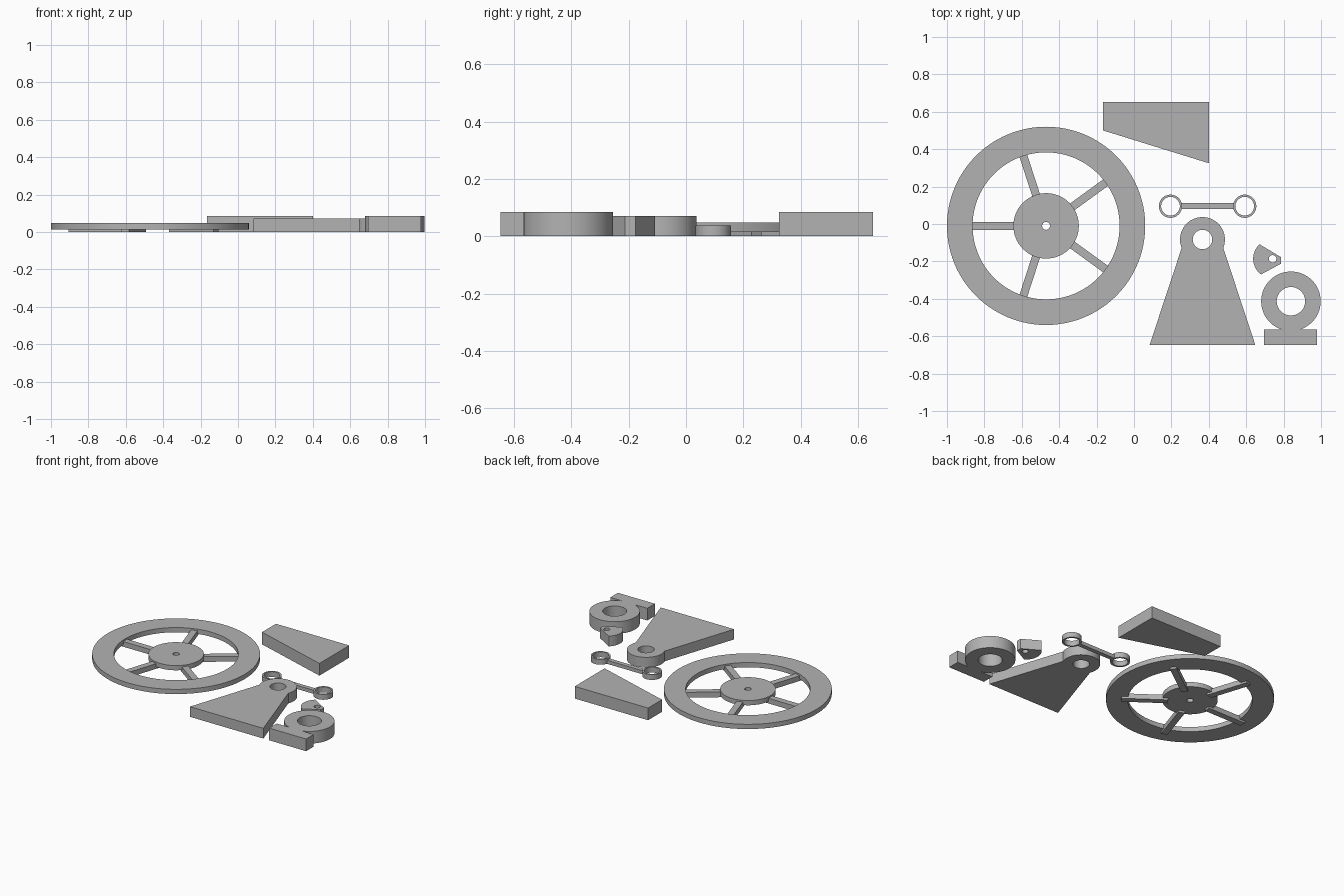
import bpy, bmesh, math

if "Cube" in bpy.data.objects:
    bpy.data.objects.remove(bpy.data.objects["Cube"])

grey = bpy.data.materials.new("grey plastic")
grey.diffuse_color = (0.45, 0.45, 0.45, 1)
grey.use_nodes = True
grey.node_tree.nodes["Principled BSDF"].inputs["Base Color"].default_value = grey.diffuse_color


def arc(cx, cy, r, a0, a1, n):
    """Points along an arc, angles in degrees, both ends included."""
    angles = [math.radians(a0 + (a1 - a0) * i / n) for i in range(n + 1)]
    return [(cx + r * math.cos(a), cy + r * math.sin(a)) for a in angles]


def circle(cx, cy, r, n=64):
    return arc(cx, cy, r, 0, 360, n)[:-1]


def plate(name, loops, z0, z1):
    """Upright plate from an outline followed by its holes."""
    curve = bpy.data.curves.new(name + "_profile", 'CURVE')
    curve.dimensions = '2D'
    curve.fill_mode = 'BOTH'
    curve.extrude = (z1 - z0) / 2
    for pts in loops:
        spline = curve.splines.new('POLY')
        spline.points.add(len(pts) - 1)
        for p, (x, y) in zip(spline.points, pts):
            p.co = (x, y, 0, 1)
        spline.use_cyclic_u = True
    ob = bpy.data.objects.new(name, curve)
    bpy.context.collection.objects.link(ob)
    bpy.ops.object.select_all(action='DESELECT')
    ob.select_set(True)
    bpy.context.view_layer.objects.active = ob
    bpy.ops.object.convert(target='MESH')
    ob = bpy.context.view_layer.objects.active
    ob.name = name
    bm = bmesh.new()
    bm.from_mesh(ob.data)
    bmesh.ops.remove_doubles(bm, verts=bm.verts, dist=1e-5)
    bmesh.ops.translate(bm, verts=bm.verts, vec=(0, 0, (z0 + z1) / 2))
    bmesh.ops.recalc_face_normals(bm, faces=bm.faces)
    bm.to_mesh(ob.data)
    bm.free()
    ob.data.materials.clear()
    ob.data.materials.append(grey)
    bpy.ops.object.shade_smooth_by_angle(angle=math.radians(30))
    return ob


# Flywheel: rim, hub and five spokes that stick out underneath
WX, WY = -0.47, -0.01
plate("wheel_rim", [circle(WX, WY, 0.53, 96), circle(WX, WY, 0.393, 96)], 0.014, 0.047)
plate("wheel_hub", [circle(WX, WY, 0.175), circle(WX, WY, 0.021, 24)], 0.014, 0.047)
for i in range(5):
    a = math.radians(180 + 72 * i)
    c, s = math.cos(a), math.sin(a)
    corners = [(0.14, -0.0215), (0.435, -0.0215), (0.435, 0.0215), (0.14, 0.0215)]
    plate(f"wheel_spoke_{i + 1}",
          [[(WX + u * c - v * s, WY + u * s + v * c) for u, v in corners]], 0, 0.036)

# Wedge-shaped base block
plate("base_wedge", [[(-0.165, 0.653), (-0.165, 0.5), (0.4, 0.325), (0.4, 0.653)]], 0, 0.085)

# Tapered stand with a rounded, drilled head
SX, SY = 0.366, -0.083
plate("stand", [[(SX - 0.283, -0.648), (SX + 0.283, -0.648)] + arc(SX, SY, 0.12, -22, 202, 48),
                circle(SX, SY, 0.052, 40)], 0, 0.071)

# Connecting rod: two eyes joined by a bar
for side, x in (("left", 0.195), ("right", 0.592)):
    plate(f"rod_eye_{side}", [circle(x, 0.095, 0.062, 48), circle(x, 0.095, 0.05, 48)], 0, 0.037)
plate("rod_bar", [[(0.25, 0.081), (0.537, 0.081), (0.537, 0.111), (0.25, 0.111)]], 0, 0.025)

# Crank counterweight: fan shape with a small pin hole
CX, CY = 0.741, -0.186
plate("crank_weight", [arc(CX, CY, 0.104, 132, 233.5, 24) + [(0.786, -0.212), (0.786, -0.177)],
                       circle(CX, CY, 0.02, 24)], 0, 0.071)

# Bearing ring on a short neck and foot
BX, BY = 0.839, -0.413
dip = math.degrees(math.acos(0.053 / 0.159))
plate("bearing", [[(BX - 0.053, -0.565), (0.694, -0.565), (0.694, -0.648),
                   (0.979, -0.648), (0.979, -0.565), (BX + 0.053, -0.565)]
                  + arc(BX, BY, 0.159, -dip, 180 + dip, 72),
                  circle(BX, BY, 0.076, 48)], 0, 0.085)
